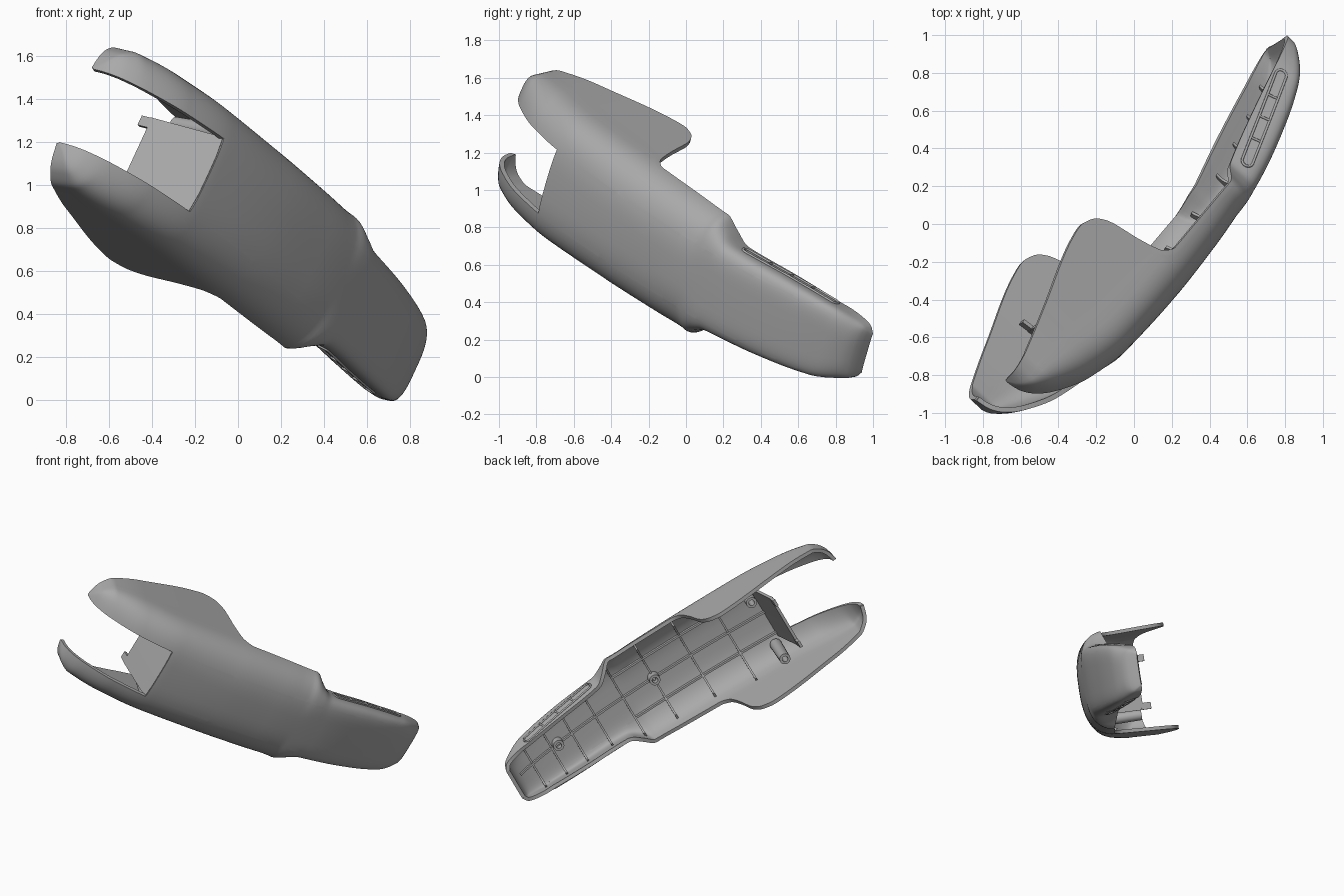
import bpy, bmesh, math
from mathutils import Vector, Matrix

cube = bpy.data.objects.get("Cube")
if cube:
    bpy.data.objects.remove(cube, do_unlink=True)

grey = bpy.data.materials.new("plain_grey")
grey.use_nodes = True
grey.diffuse_color = (0.4, 0.4, 0.4, 1)
grey.node_tree.nodes["Principled BSDF"].inputs["Base Color"].default_value = (0.4, 0.4, 0.4, 1)

# Local frame: u along the shell, w across it, d outward
U = Vector((0.573, 0.677, -0.462)).normalized()
W = Vector((0.41, 0.26, 0.874))
W = (W - U * W.dot(U)).normalized()
FRAME = Matrix((U, W, U.cross(W))).transposed().to_4x4()
FRAME.translation = Vector((0, 0, 0.8)) - W * 0.032


def smooth_profile(keys):
    """Monotone cubic through (u, value) keys."""
    n = len(keys)
    slope = [(b[1] - a[1]) / (b[0] - a[0]) for a, b in zip(keys, keys[1:])]
    tan = [slope[0]] + [0.0 if p * q <= 0 else 2 * p * q / (p + q)
                        for p, q in zip(slope, slope[1:])] + [slope[-1]]

    def value(u):
        i = max(0, min(n - 2, sum(k[0] <= u for k in keys) - 1))
        step = keys[i + 1][0] - keys[i][0]
        t = max(0.0, min(1.0, (u - keys[i][0]) / step))
        a, b = keys[i][1], keys[i + 1][1]
        return (a * (1 + 2 * t) * (1 - t) ** 2 + b * t * t * (3 - 2 * t)
                + step * (tan[i] * t * (1 - t) ** 2 - tan[i + 1] * t * t * (1 - t)))
    return value


START, END = -1.295, 1.405
ridge = smooth_profile([(START, 0.01), (-1.28, 0.08), (-1.23, 0.16), (-1.13, 0.242), (-0.93, 0.337),
                        (-0.65, 0.393), (-0.19, 0.412), (0.17, 0.4), (0.59, 0.355), (0.98, 0.262),
                        (1.25, 0.16), (1.34, 0.1), (1.385, 0.04), (END, -0.035)])
rim = smooth_profile([(START, -0.01), (-0.9, -0.135), (-0.5, -0.255), (-0.42, -0.265), (-0.34, -0.24),
                      (-0.28, -0.17), (-0.22, 0.04), (-0.17, 0.16), (-0.1, 0.2), (0.4, 0.2),
                      (0.53, 0.16), (0.84, 0.08), (END, -0.04)])
half = smooth_profile([(START, 0.2), (-1.275, 0.268), (-1.24, 0.318), (-1.17, 0.36), (-0.95, 0.378),
                       (-0.35, 0.374), (0, 0.37), (0.41, 0.362), (0.49, 0.315), (0.56, 0.282),
                       (0.9, 0.26), (1.2, 0.228), (1.34, 0.18), (1.38, 0.155), (END, 0.115)])
depth = smooth_profile([(START, 0.015), (-1.25, 0.08), (-1.13, 0.2), (-0.9, 0.28), (0.3, 0.28),
                        (0.5, 0.22), (1.2, 0.13), (1.34, 0.1), (END, 0.004)])
power = smooth_profile([(START, 3.2), (-0.7, 3.1), (-0.2, 2.8), (0.38, 2.8), (0.55, 4.5),
                        (1.2, 4.5), (END, 2.8)])
lean = smooth_profile([(START, 0), (0.4, 0), (0.58, 0.22), (1.15, 0.22), (END, 0)])
SIDE, ARC = 6, 30


def width_at(u, d, inset=0.0):
    """Half width at depth d: rounded front, then a flared or leaning wall."""
    h, top = half(u) - inset, ridge(u) - inset
    f = (d - top + depth(u)) / depth(u)
    if f <= 0:
        w = h - 0.04 * f * depth(u)
    else:
        w = h * max(0, 1 - f ** power(u)) ** (1 / power(u))
    return w * (1 - lean(u) * (top - d) / h)


def front_at(u, w, inset):
    """Depth of the front surface at a given width."""
    n = power(u)
    rise = max(0, 1 - abs(w / (half(u) - inset)) ** n) ** (1 / n)
    return ridge(u) - inset - depth(u) * (1 - rise)


def section(u, inset=0.0):
    """Cross-section from one rim, over the front, to the other rim."""
    h, top, low, n = half(u) - inset, ridge(u) - inset, rim(u), power(u)
    base = top - depth(u)
    split = max(base, low + 0.15 * (top - low))
    wall = [(width_at(u, d, inset), d) for d in
            (low + (split - low) * k / SIDE for k in range(SIDE))]
    first = math.asin(((split - base) / depth(u)) ** (n / 2))
    arc = []
    for k in range(ARC + 1):
        a = first + (math.pi - 2 * first) * k / ARC
        c, s = math.cos(a), max(0, math.sin(a))
        d = base + depth(u) * s ** (2 / n)
        w = math.copysign(abs(c) ** (2 / n), c) * (h - lean(u) * (top - d))
        arc.append((w, d))
    return [Vector((u, w, d)) for w, d in wall + arc + [(-w, d) for w, d in reversed(wall)]]


def select_only(ob):
    bpy.ops.object.select_all(action="DESELECT")
    bpy.context.view_layer.objects.active = ob
    ob.select_set(True)


def add_mesh(name, bm, thickness=0, offset=0):
    mesh = bpy.data.meshes.new(name)
    bm.to_mesh(mesh)
    bm.free()
    ob = bpy.data.objects.new(name, mesh)
    bpy.context.collection.objects.link(ob)
    mesh.materials.append(grey)
    select_only(ob)
    if thickness:
        mod = ob.modifiers.new("Thickness", "SOLIDIFY")
        mod.thickness, mod.offset = thickness, offset
        bpy.ops.object.modifier_apply(modifier="Thickness")
    bpy.ops.object.shade_smooth_by_angle(angle=math.radians(35))
    ob.data.transform(FRAME)


def grid(rows):
    bm = bmesh.new()
    vs = [[bm.verts.new(p) for p in row] for row in rows]
    for a, b in zip(vs, vs[1:]):
        for j in range(len(a) - 1):
            bm.faces.new((a[j], a[j + 1], b[j + 1], b[j]))
    return bm


# Shell, with the slot between the two prongs cut out
N = 180
stations = []
for k in range(N + 1):
    even = 0.65 * k / N + 0.35 * (1 - math.cos(math.pi * k / N)) / 2
    stations.append(START + (END - START) * even)
bm = grid([section(u) for u in stations])
SLOT_U, SLOT_W = -0.697, 0.194
for co, no in (((SLOT_U, 0, 0), (1, 0, 0)), ((0, SLOT_W, 0), (0, 1, 0)), ((0, -SLOT_W, 0), (0, 1, 0))):
    bmesh.ops.bisect_plane(bm, geom=bm.verts[:] + bm.edges[:] + bm.faces[:],
                           plane_co=co, plane_no=no, dist=1e-5)
gone = [f for f in bm.faces if f.calc_center_median().x < SLOT_U
        and abs(f.calc_center_median().y) < SLOT_W]
bmesh.ops.delete(bm, geom=gone, context="FACES")
add_mesh("shell", bm, 0.026, -1)

# Wall running inward from the end of the slot, with a tab at each inner corner
front = [Vector((SLOT_U + 0.008, w, front_at(SLOT_U, w, 0.008))) for w in (-0.2, -0.1, 0, 0.1, 0.2)]
add_mesh("slot_wall", grid([front, [Vector((-0.775, p.y, -0.03)) for p in front]]), 0.02)
for name, w0, w1 in (("left_slot_tab", 0.15, 0.2), ("right_slot_tab", -0.2, -0.15)):
    add_mesh(name, grid([[Vector((u, w, d)) for w in (w0, w1)]
                         for u, d in ((-0.77, -0.02), (-0.78, -0.09))]), 0.02)

# Cross ribs on the inside
for k, u in enumerate((-0.4, -0.1, 0.2, 0.45, 0.68, 0.88, 1.05, 1.22)):
    keep = slice(SIDE + 2, SIDE + ARC - 1)
    add_mesh(f"cross_rib_{k + 1}", grid([section(u, 0.022)[keep], section(u, 0.05)[keep]]), 0.014)

# Lengthwise ribs on the inside
for name, w, u0, u1 in (("centre_rib", 0, -0.69, 1.33), ("left_rib", 0.17, -0.69, 0.45),
                        ("right_rib", -0.17, -0.69, 0.45)):
    us = [u0 + (u1 - u0) * k / 40 for k in range(41)]
    add_mesh(name, grid([[Vector((u, w, front_at(u, w, 0.022) - e)) for u in us]
                         for e in (0, 0.03)]), 0.014)


# Hollow screw bosses
def boss(name, u, w, height):
    bm = bmesh.new()
    top = front_at(u, abs(w) + 0.042, 0.015)
    loops = []
    for r, d in ((0.042, top), (0.038, top - height), (0.02, top - height), (0.02, top - 0.02)):
        loops.append([bm.verts.new((u + r * math.cos(a), w + r * math.sin(a), d))
                      for a in (math.tau * k / 20 for k in range(20))])
    for a, b in zip(loops, loops[1:]):
        for j in range(20):
            bm.faces.new((a[j], a[j - 1], b[j - 1], b[j]))
    bm.faces.new(loops[-1])
    bmesh.ops.recalc_face_normals(bm, faces=bm.faces[:])
    add_mesh(name, bm)


boss("middle_boss", 0.2, 0, 0.08)
boss("end_boss", 1.0, 0, 0.07)
boss("left_slot_boss", -0.64, 0.24, 0.34)
boss("right_slot_boss", -0.64, -0.24, 0.34)


# Vent frames on both narrow sides
def wall_point(p, side):
    return Vector((p.x, side * (width_at(p.x, p.y) + 0.002), p.y))


def vent_line(name, pts, closed):
    curve = bpy.data.curves.new(name, "CURVE")
    curve.dimensions = "3D"
    curve.bevel_depth, curve.bevel_resolution = 0.007, 1
    spline = curve.splines.new("POLY")
    spline.points.add(len(pts) - 1)
    for q, p in zip(spline.points, pts):
        q.co = (*p, 1)
    spline.use_cyclic_u = closed
    ob = bpy.data.objects.new(name, curve)
    curve.materials.append(grey)
    bpy.context.collection.objects.link(ob)
    select_only(ob)
    bpy.ops.object.convert(target="MESH")
    bpy.context.view_layer.objects.active.data.transform(FRAME)


A, B, R = Vector((0.63, 0.215)), Vector((1.16, 0.06)), 0.03
along = (B - A).normalized()
across = Vector((-along.y, along.x))
for label, side in (("left", 1), ("right", -1)):
    outline = []
    for centre, turn in ((B, -90), (A, 90)):
        for k in range(9):
            a = math.radians(turn + 22.5 * k)
            outline.append(centre + (along * math.cos(a) + across * math.sin(a)) * R)
    dense = [p.lerp(q, t / 4) for p, q in zip(outline, outline[1:] + outline[:1]) for t in range(4)]
    vent_line(f"{label}_vent_frame", [wall_point(p, side) for p in dense], True)
    for k in (1, 2, 3):
        c = A.lerp(B, k / 4)
        vent_line(f"{label}_vent_bar_{k}",
                  [wall_point(c + across * r, side) for r in (-R, 0, R)], False)
